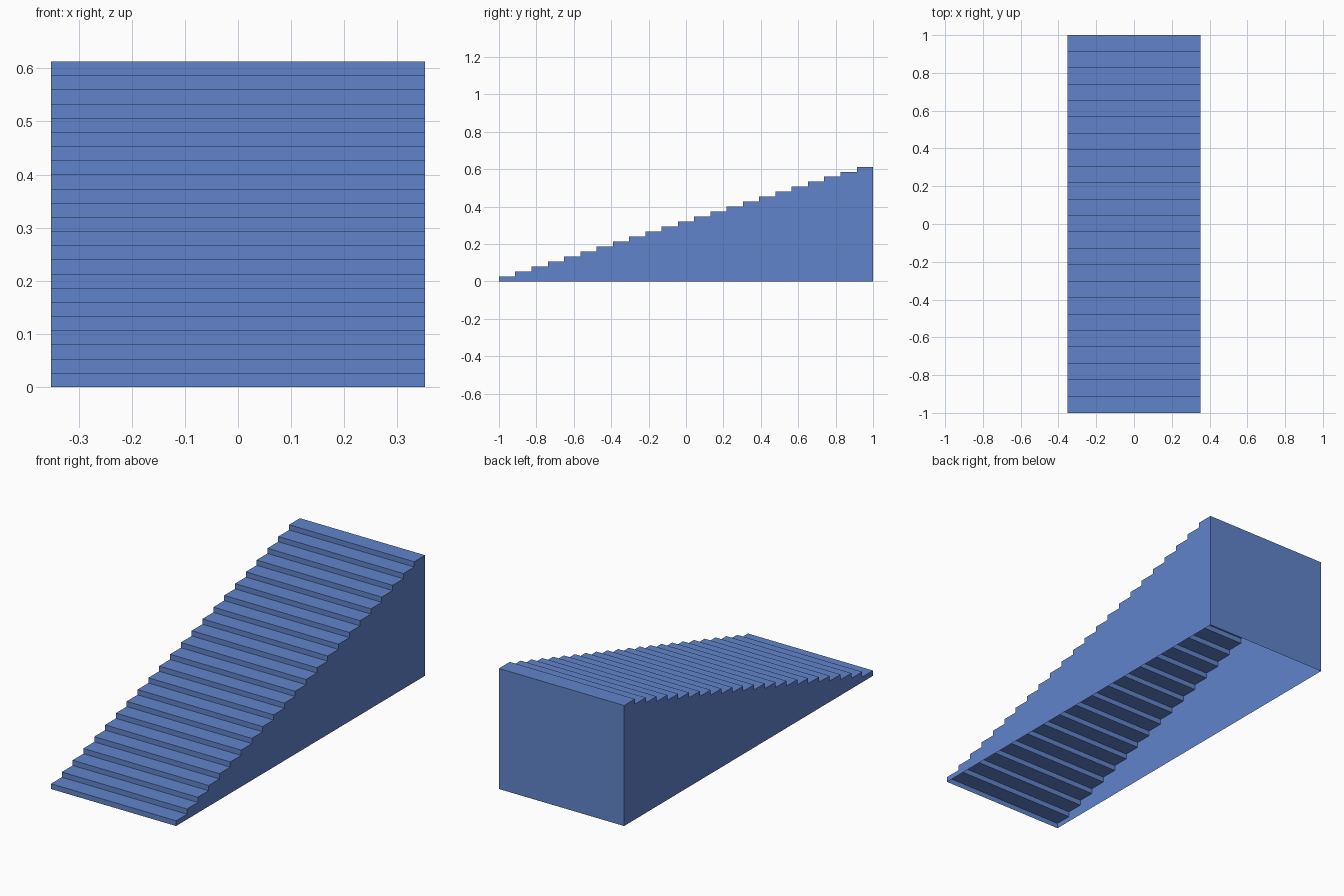
import bpy
import bmesh

cube = bpy.data.objects.get("Cube")
if cube:
    bpy.data.objects.remove(cube, do_unlink=True)

STEPS = 23
LENGTH, HEIGHT, HALF_WIDTH = 2.0, 0.613, 0.352
RUN, RISE = LENGTH / STEPS, HEIGHT / STEPS

blue = bpy.data.materials.new("blue")
blue.use_nodes = True
colour = (0.12, 0.23, 0.6, 1)
blue.diffuse_color = colour
blue.node_tree.nodes["Principled BSDF"].inputs["Base Color"].default_value = colour

# Stepped side profile: risers and treads from the front, then the back wall
profile = [(-LENGTH / 2, 0)]
for i in range(STEPS):
    y, z = -LENGTH / 2 + i * RUN, (i + 1) * RISE
    profile += [(y, z), (y + RUN, z)]
profile.append((LENGTH / 2, 0))

bm = bmesh.new()
right, left = [[bm.verts.new((x, y, z)) for y, z in profile]
               for x in (-HALF_WIDTH, HALF_WIDTH)]

# Risers, treads and back wall; the underside stays open
for i in range(len(profile) - 1):
    bm.faces.new((right[i], left[i], left[i + 1], right[i + 1]))

# Side walls
bm.faces.new(right)
bm.faces.new(left[::-1])

mesh = bpy.data.meshes.new("staircase")
bm.normal_update()
bm.to_mesh(mesh)
bm.free()
mesh.materials.append(blue)
staircase = bpy.data.objects.new("staircase", mesh)
bpy.context.collection.objects.link(staircase)
